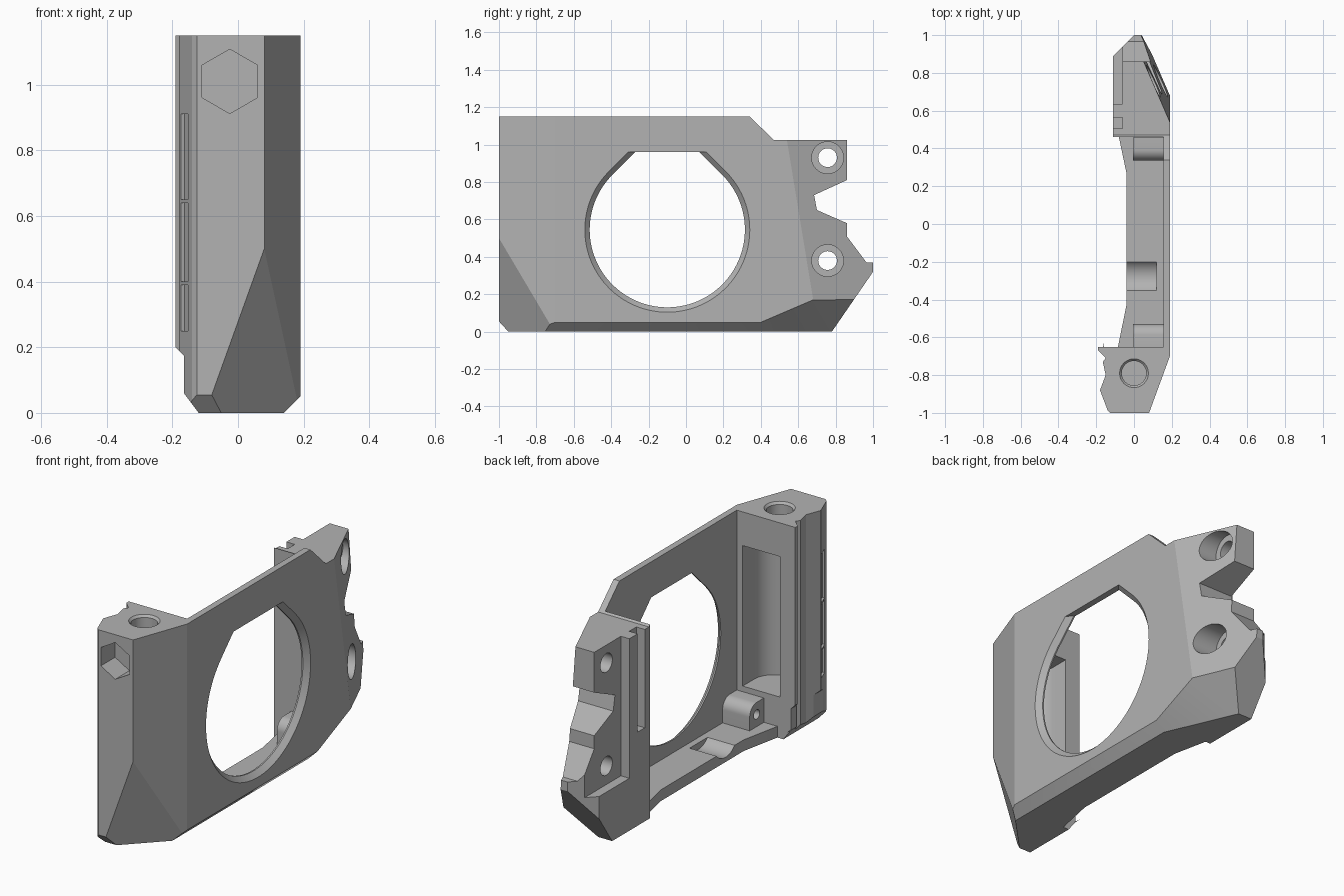
import bpy, bmesh, math
from mathutils import Vector, Matrix

if "Cube" in bpy.data.objects:
    bpy.data.objects.remove(bpy.data.objects["Cube"])

grey = bpy.data.materials.new("plain grey")
grey.use_nodes = True
grey.diffuse_color = (0.45, 0.45, 0.45, 1)
grey.node_tree.nodes["Principled BSDF"].inputs["Base Color"].default_value = grey.diffuse_color


def finish(name, bm):
    bmesh.ops.recalc_face_normals(bm, faces=bm.faces)
    mesh = bpy.data.meshes.new(name)
    bm.to_mesh(mesh)
    bm.free()
    mesh.materials.append(grey)
    obj = bpy.data.objects.new(name, mesh)
    bpy.context.scene.collection.objects.link(obj)
    return obj


def prism(name, pts, axis, lo, hi, end_pts=None):
    """Extrude a 2D outline along an axis, optionally lofting to a second outline."""
    def place(p, t):
        return {"x": (t, p[0], p[1]), "y": (p[0], t, p[1]), "z": (p[0], p[1], t)}[axis]
    bm = bmesh.new()
    a = [bm.verts.new(place(p, lo)) for p in pts]
    b = [bm.verts.new(place(p, hi)) for p in (end_pts or pts)]
    bm.faces.new(a)
    bm.faces.new(b)
    for i in range(len(a)):
        j = (i + 1) % len(a)
        bm.faces.new((a[i], a[j], b[j], b[i]))
    return finish(name, bm)


def box(x0, x1, y0, y1, z0, z1):
    return prism("box_cutter", [(x0, y0), (x1, y0), (x1, y1), (x0, y1)], "z", z0, z1)


def circle(u, v, r, n=48, start=0.0, sweep=math.tau):
    steps = n if sweep == math.tau else n - 1
    return [(u + r * math.cos(start + sweep * i / steps),
             v + r * math.sin(start + sweep * i / steps)) for i in range(n)]


def half_space(a, b, c, inside):
    """Large block lying beyond the plane abc, on the side away from 'inside'."""
    a, b, c = Vector(a), Vector(b), Vector(c)
    n = (b - a).cross(c - a).normalized()
    if n.dot(Vector(inside) - a) > 0:
        n = -n
    bm = bmesh.new()
    turn = n.to_track_quat("Z", "Y").to_matrix().to_4x4()
    bmesh.ops.create_cube(bm, size=6, matrix=Matrix.Translation(a + n * 3) @ turn)
    return finish("plane_cutter", bm)


def boolean(target, tool, operation="DIFFERENCE"):
    mod = target.modifiers.new("cut", "BOOLEAN")
    mod.operation, mod.solver, mod.object = operation, "EXACT", tool
    bpy.context.view_layer.objects.active = target
    bpy.ops.object.modifier_apply(modifier=mod.name)
    bpy.data.objects.remove(tool)


def smooth(obj):
    bpy.ops.object.select_all(action="DESELECT")
    obj.select_set(True)
    bpy.context.view_layer.objects.active = obj
    bpy.ops.object.shade_smooth_by_angle(angle=math.radians(20))


# Frame: side silhouette intersected with the plan outline
side = [(-1, .055), (-.95, 0), (.78, 0), (1, .32), (1, .37), (.965, .37), (.86, .51),
        (.86, .58), (.70, .65), (.685, .73), (.86, .81), (.86, 1.025), (.47, 1.025),
        (.34, 1.15), (-1, 1.15)]
plan = [(.08, -1), (.19, -.7), (.19, 1.02), (.02, 1.02), (0, 1), (-.11, .89), (-.11, .46),
        (-.08, .46), (-.04, .27), (-.04, -.43), (-.085, -.65), (-.16, -.65), (-.165, -.62),
        (-.19, -.6), (-.19, -.67), (-.15, -.71), (-.165, -.73), (-.15, -.8), (-.18, -.88),
        (-.14, -.985), (-.125, -1)]
frame = prism("side_frame", side, "x", -.4, .4)
boolean(frame, prism("plan_tool", plan, "z", -.2, 1.4), "INTERSECT")

# Open interior between the two posts, leaving the outer wall and floor
boolean(frame, box(-.5, .155, -.65, .46, .06, 1.5))

# Slanted outer faces and bottom chamfers
middle = (0, 0, .5)
for a, b, c in [
    ((.19, .54, 1.02), (.19, .68, .17), (.037, 1, .37)),
    ((.19, .4, .05), (.19, .68, .17), (.098, .89, .17)),
    ((.08, -1, .5), (-.08, -1, .055), (.175, -.74, .06)),
    ((.19, 0, .05), (.14, 0, 0), (.14, 1, 0)),
    ((-.165, 0, .06), (-.12, 0, 0), (-.12, 1, 0)),
]:
    boolean(frame, half_space(a, b, c, middle))

# Large wall opening with a flat-topped roof and a chamfered rim
def opening(r):
    arc = circle(-.1, .545, r, 72, math.radians(135), math.radians(270))
    top = .415
    dy = r * math.sqrt(2) - top
    return arc + [(-.1 + dy, .545 + top), (-.1 - dy, .545 + top)]

boolean(frame, prism("opening_tool", opening(.415), "x", .1, .3))
boolean(frame, prism("rim_tool", opening(.415), "x", .163, .193, opening(.444)))

# Rear post: counterbored screw holes
for z in (.38, .93):
    boolean(frame, prism("screw_tool", circle(.757, z, .05), "x", -.4, .4))
    boolean(frame, prism("bore_tool", circle(.757, z, .085), "x", .03, .4))

# Rear post: recessed inner face and rail groove
boolean(frame, box(-.4, -.06, .635, 1.2, .28, 1.3))
boolean(frame, box(-.4, -.06, .505, .565, .5, 1.3))

# Front post: lip stops above the bottom
boolean(frame, prism("lip_tool", [(-.4, -.1), (-.165, -.1), (-.165, .175), (-.19, .2), (-.4, .41)],
                     "y", -1.2, -.5))

# Front post: rounded cavity, top hole and hexagonal pocket
cavity = [(.12, -.6), (-.1, -.6)] + circle(.01, -.75, .11, 24, math.pi, math.pi)
boolean(frame, prism("cavity_tool", cavity, "z", .22, .97))
boolean(frame, prism("top_hole_tool", circle(0, -.79, .065), "z", .9, 1.3))
boolean(frame, prism("top_rim_tool", circle(0, -.79, .065), "z", 1.138, 1.152, circle(0, -.79, .078)))
boolean(frame, prism("hex_tool", circle(-.025, 1.01, .098, 6, math.pi / 6), "y", -1.2, -.88))

# Front post: three shallow slots on the slanted inner edge
slot = [(-.174, -.896), (-.152, -.953), (-.141, -.949), (-.163, -.892)]
slot = [(-.196, -.904), (-.174, -.961)] + slot[2:]
for z0, z1 in ((.25, .39), (.4, .64), (.65, .91)):
    boolean(frame, prism("slot_tool", slot, "z", z0, z1))

# Curved saddle in the floor
boolean(frame, prism("saddle_tool", circle(-.277, .125, .1), "x", -.3, .12))
smooth(frame)

# Rounded screw bosses at both ends of the floor
for name, y in (("front_boss", -.59), ("rear_boss", .395)):
    wall = math.copysign(.064, y)
    profile = circle(y, .13, .06, 24, 0, math.pi)
    # square the side that meets the post
    profile = [(y + wall, v) if (u - y) * wall > 0 else (u, v) for u, v in profile]
    profile = [p for p in profile if p[0] != y + wall]
    corner = [(y + wall, .19), (y + wall, .05)]
    free = (y - math.copysign(.06, y), .05)
    if y < 0:
        profile = profile + corner + [free]
    else:
        profile = [free, corner[1], corner[0]] + profile
    boss = prism(name, profile, "x", -.005, .158)
    boolean(boss, prism("boss_hole_tool", circle(y, .125, .025, 24), "x", -.1, .1))
    smooth(boss)
